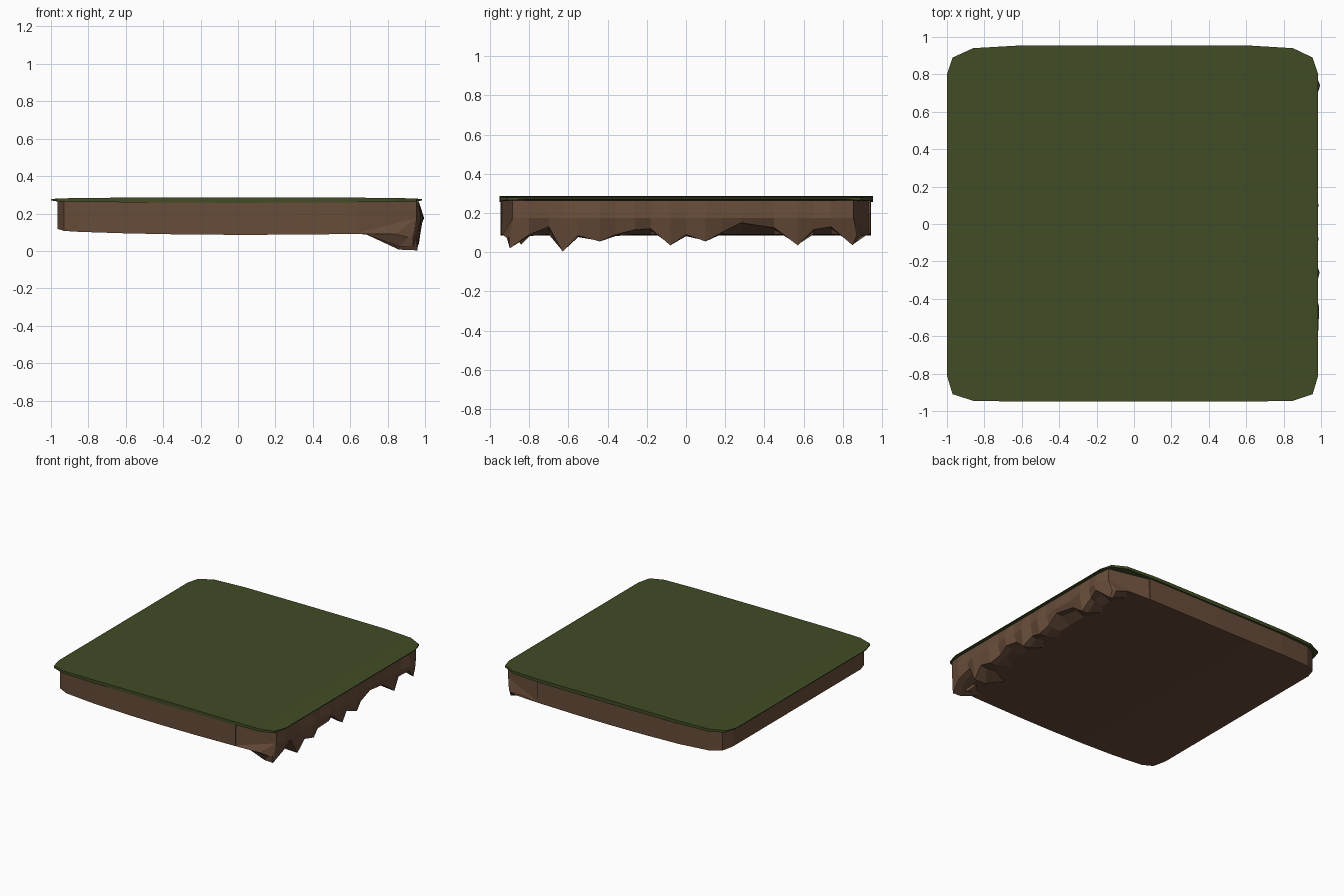
import bpy, bmesh


def material(name, rgb):
    m = bpy.data.materials.new(name)
    m.diffuse_color = (*rgb, 1)
    return m


GRASS = material("grass green", (0.052, 0.072, 0.018))
DIRT = material("earth brown", (0.135, 0.072, 0.041))


def loft(name, sections, mat):
    """Skin a closed solid through sections with equal point counts."""
    bm = bmesh.new()
    rings = [[bm.verts.new(p) for p in s] for s in sections]
    n = len(rings[0])
    for a, b in zip(rings, rings[1:]):
        for i in range(n):
            j = (i + 1) % n
            bm.faces.new((a[i], a[j], b[j], b[i]))
    bm.faces.new(rings[0])
    bm.faces.new(rings[-1])
    bmesh.ops.triangulate(bm, faces=[f for f in bm.faces if len(f.verts) > 4])
    bmesh.ops.recalc_face_normals(bm, faces=bm.faces)
    me = bpy.data.meshes.new(name)
    bm.to_mesh(me)
    bm.free()
    me.materials.append(mat)
    ob = bpy.data.objects.new(name, me)
    bpy.context.collection.objects.link(ob)
    return ob


# Grass slab: x, front y, back y, bottom z, top z
grass = [(-1.0, -0.81, 0.80, 0.270, 0.276), (-0.97, -0.91, 0.89, 0.265, 0.280),
         (-0.86, -0.945, 0.94, 0.262, 0.283), (-0.6, -0.95, 0.955, 0.260, 0.285),
         (0.0, -0.95, 0.955, 0.257, 0.287), (0.6, -0.95, 0.955, 0.260, 0.285),
         (0.85, -0.945, 0.94, 0.262, 0.283), (0.955, -0.91, 0.89, 0.265, 0.280),
         (0.985, -0.81, 0.80, 0.270, 0.276)]
loft("grass_top", [[(x, f, t), (x, f, b), (x, k, b), (x, k, t)]
                   for x, f, k, b, t in grass], GRASS)

# Earth outline: x, front y, back y, bottom z
earth = [(-0.965, -0.80, 0.79, 0.118), (-0.93, -0.89, 0.875, 0.107),
         (-0.85, -0.925, 0.918, 0.102), (-0.6, -0.94, 0.938, 0.094),
         (-0.3, -0.945, 0.942, 0.088), (0.0, -0.947, 0.944, 0.086),
         (0.3, -0.947, 0.944, 0.087), (0.64, -0.944, 0.940, 0.091),
         (0.855, -0.935, 0.925, 0.09), (0.945, -0.90, 0.865, 0.09),
         (1.0, -0.82, 0.80, 0.09)]
TOP = 0.264
loft("earth_slab", [[(x, f, TOP), (x, f, b), (x, k, b), (x, k, TOP)]
                    for x, f, k, b in earth[:8]], DIRT)


def clamp_to_outline(x, y):
    for a, b in zip(earth, earth[1:]):
        if a[0] <= x <= b[0]:
            t = (x - a[0]) / (b[0] - a[0])
            return min(max(y, a[1] + t * (b[1] - a[1])), a[2] + t * (b[2] - a[2]))
    return y


# Broken cliff edge on the right: y, lower z, bulge of the face
jag = [(-1.0, 0.08, 0.0), (-0.90, 0.02, 0.0), (-0.80, 0.09, 0.012),
       (-0.70, 0.13, 0.0), (-0.63, 0.003, 0.012), (-0.55, 0.085, 0.02),
       (-0.44, 0.055, 0.022), (-0.36, 0.09, 0.0), (-0.26, 0.115, 0.025),
       (-0.18, 0.12, 0.0), (-0.08, 0.035, 0.02), (0.0, 0.09, 0.0),
       (0.10, 0.055, 0.02), (0.18, 0.10, 0.0), (0.28, 0.15, 0.01),
       (0.45, 0.125, 0.0), (0.57, 0.035, 0.018), (0.65, 0.115, 0.0),
       (0.74, 0.13, 0.028), (0.85, 0.035, 0.0), (1.0, 0.09, 0.0)]
sections = []
for y, z, bulge in jag:
    tip = z < 0.06
    near_front = y < -0.5
    inner = (0.68 if near_front else 0.78) if tip else 0.84
    mid = 0.86 if tip and near_front else 0.91
    xt = 0.955 if abs(y) > 0.84 else 0.967
    zm = z + (0.004 if tip else -0.008)
    prof = [(0.60, TOP), (xt, TOP), (xt + bulge, 0.175), (xt - 0.02 + bulge, z),
            (mid, max(zm, 0.0)), (inner, 0.091), (0.62, 0.0905)]
    sections.append([(x, clamp_to_outline(x, y), pz) for x, pz in prof])
loft("broken_cliff_edge", sections, DIRT)

# Small loose shards hanging beneath the broken edge
for y, x, d in [(-0.84, 0.80, 0.05), (-0.66, 0.78, 0.04)]:
    base = [(x - 0.1, y - 0.05, 0.1), (x + 0.08, y - 0.03, 0.1), (x, y + 0.06, 0.1)]
    tip = [(x + 0.05 + 0.02 * (p[0] - x), y + 0.02 * (p[1] - y), 0.09 - d) for p in base]
    loft("hanging_shard", [base, tip], DIRT)
